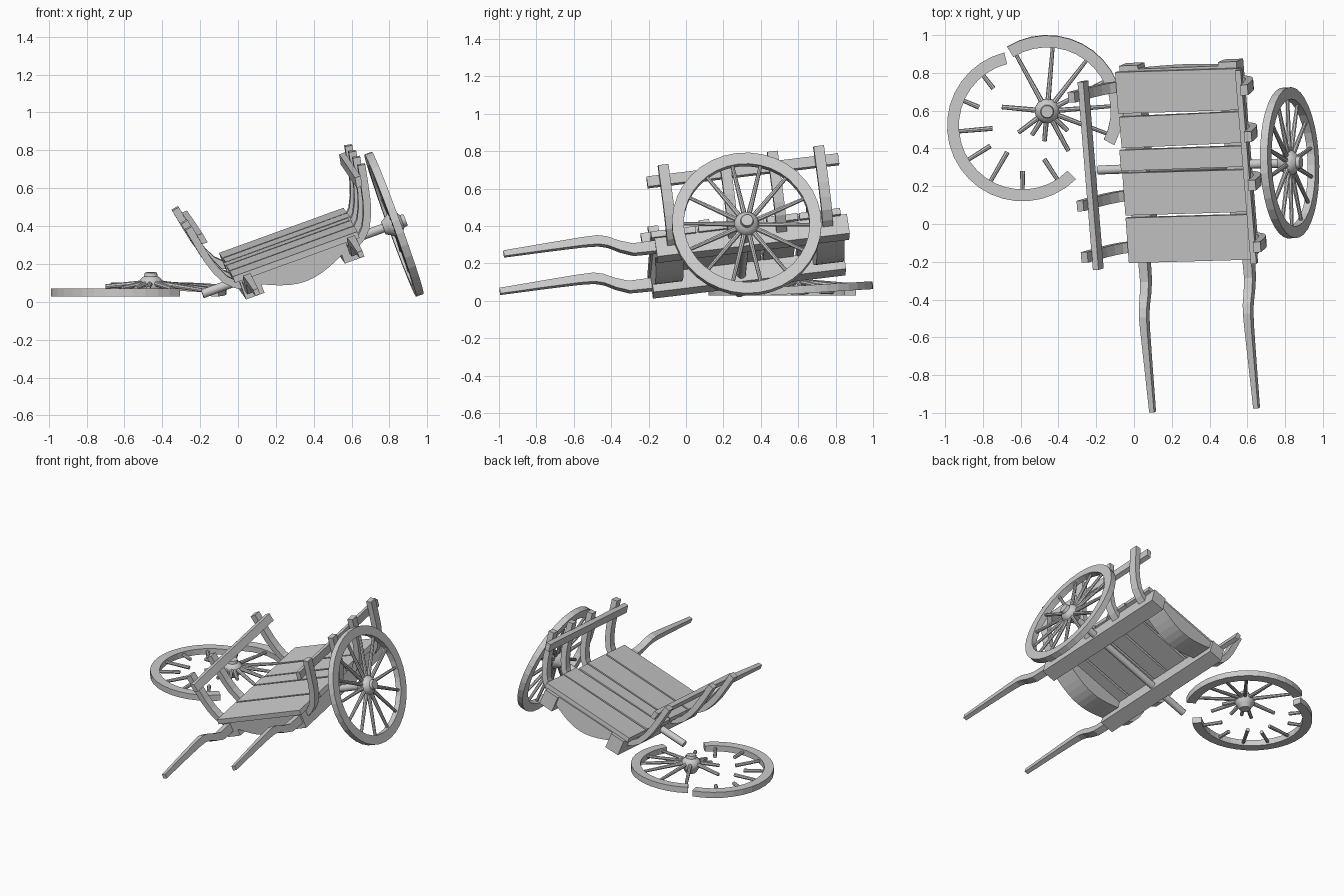
import bpy, bmesh, math, random
from mathutils import Matrix, Vector

cube = bpy.data.objects.get("Cube")
if cube:
    bpy.data.objects.remove(cube)
random.seed(4)

wood = bpy.data.materials.new("weathered grey")
wood.use_nodes = True
GREY = (0.6, 0.6, 0.6, 1)
wood.diffuse_color = GREY
wood.node_tree.nodes["Principled BSDF"].inputs["Base Color"].default_value = GREY

# Tilted frame of the collapsed cart: across, along, up
across = Vector((0.66, 0.025, 0.24)).normalized()
along = Vector((-0.085, 1, 0.12)).normalized()
up = across.cross(along).normalized()
along = up.cross(across)
CART = Matrix((across, along, up)).transposed().to_4x4()
CART.translation = (0.265, 0.31, 0.315)


def finish(name, bm, frame, smooth=False):
    bmesh.ops.recalc_face_normals(bm, faces=bm.faces)
    mesh = bpy.data.meshes.new(name)
    bm.to_mesh(mesh)
    bm.free()
    mesh.materials.append(wood)
    ob = bpy.data.objects.new(name, mesh)
    bpy.context.collection.objects.link(ob)
    ob.matrix_world = frame
    if smooth:
        bpy.ops.object.select_all(action='DESELECT')
        ob.select_set(True)
        bpy.context.view_layer.objects.active = ob
        bpy.ops.object.shade_smooth_by_angle(angle=math.radians(40))
    return ob


def box(name, lo, hi, frame=CART, turn=0):
    lo, hi = Vector(lo), Vector(hi)
    bm = bmesh.new()
    bmesh.ops.create_cube(bm, size=1)
    bmesh.ops.scale(bm, vec=hi - lo, verts=bm.verts)
    bmesh.ops.rotate(bm, matrix=Matrix.Rotation(turn, 3, 'Z'), verts=bm.verts)
    bmesh.ops.translate(bm, vec=(lo + hi) / 2, verts=bm.verts)
    return finish(name, bm, frame)


def skin(name, sections, frame, closed=False, smooth=False):
    """Join a row of matching cross-sections into one solid."""
    bm = bmesh.new()
    rows = [[bm.verts.new(p) for p in s] for s in sections]
    n = len(rows[0])
    pairs = list(zip(rows, rows[1:])) + ([(rows[-1], rows[0])] if closed else [])
    for a, b in pairs:
        for i in range(n):
            j = (i + 1) % n
            bm.faces.new((a[i], a[j], b[j], b[i]))
    if not closed:
        bm.faces.new(rows[0])
        bm.faces.new(rows[-1])
    return finish(name, bm, frame, smooth)


def rod(name, a, b, r1, r2, frame, sides=8):
    a, b = Vector(a), Vector(b)
    bm = bmesh.new()
    bmesh.ops.create_cone(bm, cap_ends=True, segments=sides, radius1=r1, radius2=r2,
                          depth=(b - a).length)
    turn = (b - a).to_track_quat('Z', 'Y').to_matrix().to_4x4()
    bmesh.ops.transform(bm, matrix=Matrix.Translation((a + b) / 2) @ turn, verts=bm.verts)
    return finish(name, bm, frame, sides > 8)


def rim(name, start, end, frame, outer=0.4, inner=0.337, half=0.021):
    full = end - start >= 360
    steps = round((end - start) / 10)
    sections = []
    for i in range(steps if full else steps + 1):
        a = math.radians(start + (end - start) * i / steps)
        c, s = math.cos(a), math.sin(a)
        sections.append([(r * c, r * s, z) for r, z in
                         ((inner, -half), (outer, -half), (outer, half), (inner, half))])
    return skin(name, sections, frame, full)


def hub(name, frame):
    profile = ((-0.06, 0.035), (-0.035, 0.05), (-0.015, 0.066), (0.015, 0.066),
               (0.035, 0.05), (0.045, 0.036), (0.065, 0.032))
    ring = [(math.cos(t * math.tau / 16), math.sin(t * math.tau / 16)) for t in range(16)]
    skin(name, [[(r * c, r * s, z) for c, s in ring] for z, r in profile], frame, smooth=True)


def polar(angle, r, z=0):
    a = math.radians(angle)
    return Vector((r * math.cos(a), r * math.sin(a), z))


# Deck planks, front to back
edges = (-0.52, -0.265, -0.025, 0.1, 0.28, 0.515)
for i, (a, b) in enumerate(zip(edges, edges[1:])):
    slip = random.uniform(-0.008, 0.008)
    box(f"deck_plank_{i + 1}", (-0.35 + slip, a + 0.007, -0.035), (0.35 + slip, b - 0.007, 0),
        turn=random.uniform(-0.012, 0.012))

# Side beams with the curved pulling shafts in front
shaft_path = ((-0.48, -0.073, 0.03), (-0.62, -0.072, 0.028), (-0.69, -0.045, 0.027),
              (-0.75, -0.012, 0.026), (-0.80, 0.002, 0.025), (-0.88, 0.004, 0.023),
              (-1.05, 0.0, 0.02), (-1.31, -0.008, 0.016))
for side, s in (("right", -1), ("left", 1)):
    box(f"{side}_beam", (s * 0.278 - 0.052, -0.5, -0.14), (s * 0.278 + 0.052, 0.54, -0.03))
    skin(f"{side}_shaft", [[(s * 0.293 + i * h * 0.85, v, w + j * h) for i, j in
                            ((-1, -1), (1, -1), (1, 1), (-1, 1))]
                           for v, w, h in shaft_path], CART)

# Bowed cross boards under the deck
for name, a, b in (("front_cross_board", -0.5, -0.35), ("rear_cross_board", 0.37, 0.52)):
    arc = [(-0.23 + 0.46 * i / 10, -0.09 - 0.068 * math.sin(math.pi * i / 10)) for i in range(11)]
    outline = arc + [(0.23, -0.03), (-0.23, -0.03)]
    skin(name, [[(u, v, w) for u, w in outline] for v in (a, b)], CART)

# Curved side posts and rails; one post is lost on the fallen side
post_path = ((0.31, -0.075), (0.355, -0.05), (0.395, -0.01), (0.425, 0.05),
             (0.448, 0.12), (0.465, 0.2), (0.487, 0.315))
for side, s, places, back in (("left", 1, (-0.41, -0.08, 0.18, 0.43), 0.53),
                              ("right", -1, (-0.43, -0.155, 0.426), 0.5)):
    for n, v in enumerate(places):
        sections = []
        for i, (u, w) in enumerate(post_path):
            p, q = post_path[max(i - 1, 0)], post_path[min(i + 1, len(post_path) - 1)]
            t = Vector((q[0] - p[0], q[1] - p[1])).normalized() * 0.02
            sections.append([(s * (u + k * t.y), v + d, w - k * t.x) for k, d in
                             ((-1, -0.028), (1, -0.028), (1, 0.028), (-1, 0.028))])
        skin(f"{side}_post_{n + 1}", sections, CART)
    sections = [[(s * (0.44 + du + dw * 0.18), v, 0.245 + dw) for du, dw in
                 ((-0.016, -0.027), (0.016, -0.027), (0.016, 0.027), (-0.016, 0.027))]
                for v in (-0.505, back)]
    skin(f"{side}_rail", sections, CART)

# Axle
rod("axle", (-0.52, -0.02, -0.1), (0.58, -0.02, -0.1), 0.024, 0.024, CART, 16)

# Standing wheel, its axis along the axle
WHEEL = CART @ Matrix.Translation((0.558, -0.02, -0.1)) @ Matrix.Rotation(math.pi / 2, 4, 'Y')
rim("standing_rim", 0, 360, WHEEL)
hub("standing_hub", WHEEL)
for i in range(14):
    a = i * 360 / 14 + 5
    rod(f"standing_spoke_{i + 1}", polar(a, 0.05), polar(a, 0.345), 0.014, 0.01, WHEEL)

# Broken wheel on the ground: far half with hub and spokes
FAR = Matrix.Translation((-0.46, 0.6, 0.06)) @ Matrix.Rotation(0.06, 4, 'X')
rim("broken_rim_far", -27, 122, FAR)
hub("broken_hub", FAR @ Matrix.Translation((0, 0, 0.03)))
for i, a in enumerate((119, 85, 52, 27, 4, -21)):
    rod(f"broken_spoke_{i + 1}", polar(a, 0.04, 0.04), polar(a, 0.345), 0.014, 0.01, FAR)
for i, (a, r) in enumerate(((-44, 0.15), (-62, 0.24), (-95, 0.16), (-122, 0.15),
                            (-143, 0.19), (175, 0.24))):
    rod(f"snapped_spoke_{i + 1}", polar(a, 0.04, 0.04), polar(a, r, 0.02), 0.014, 0.012, FAR)

# Near half of the broken rim with spoke stubs
NEAR = Matrix.Translation((-0.59, 0.52, 0.049))
rim("broken_rim_near", 104, 315, NEAR)
for i, (a, r) in enumerate(((128, 0.25), (157, 0.25), (185, 0.16), (212, 0.2),
                            (240, 0.16), (270, 0.24), (303, 0.21))):
    rod(f"rim_stub_{i + 1}", polar(a, 0.345), polar(a, r), 0.011, 0.013, NEAR)
